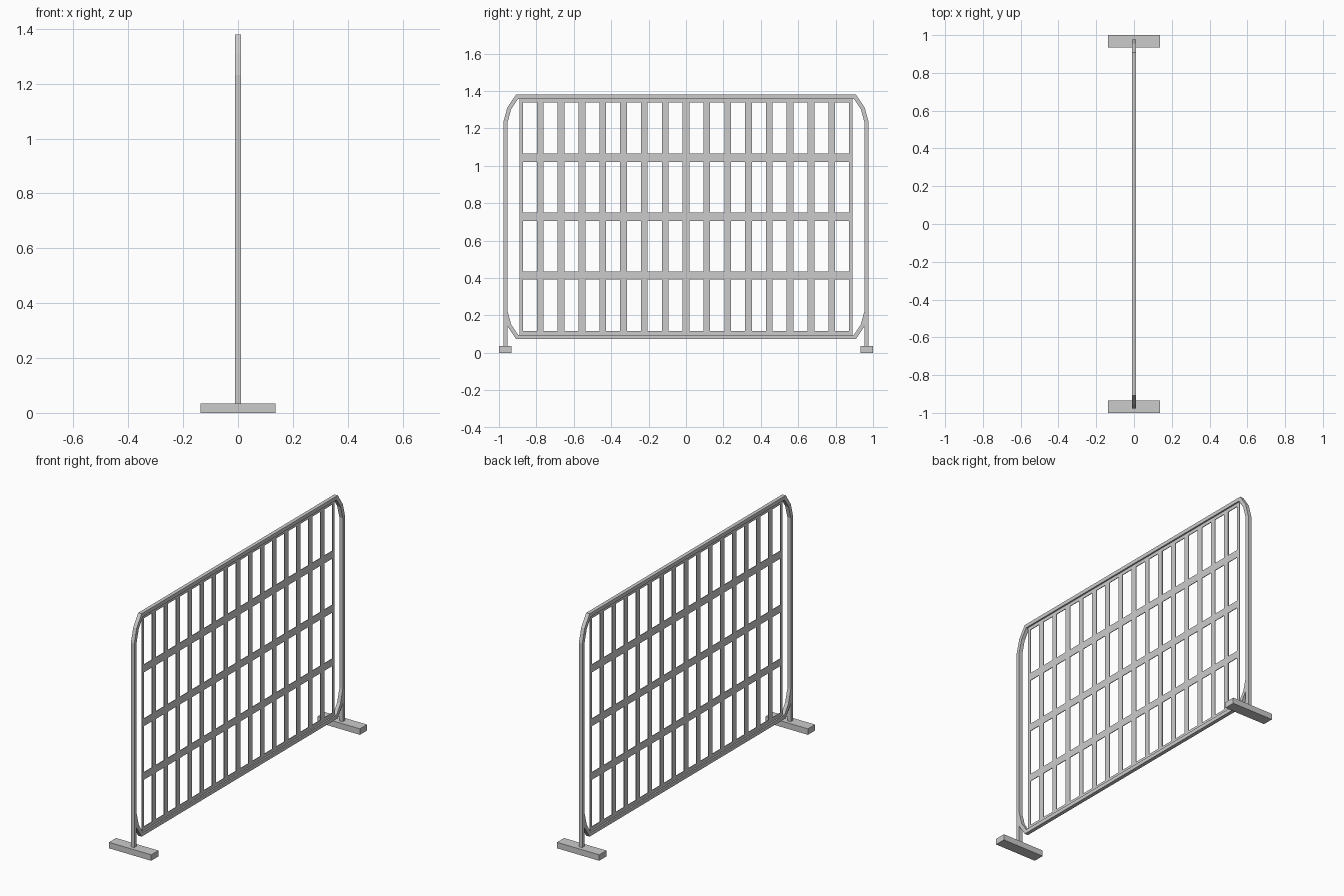
import bpy, bmesh
from mathutils import Vector

if "Cube" in bpy.data.objects:
    bpy.data.objects.remove(bpy.data.objects["Cube"])

R = 0.011  # half width of the square tube


def finish(name, bm):
    bmesh.ops.recalc_face_normals(bm, faces=bm.faces)
    me = bpy.data.meshes.new(name)
    bm.to_mesh(me)
    bm.free()
    ob = bpy.data.objects.new(name, me)
    bpy.context.collection.objects.link(ob)
    return ob


def box(name, centre, size):
    bm = bmesh.new()
    bmesh.ops.create_cube(bm, size=1)
    bmesh.ops.scale(bm, vec=size, verts=bm.verts)
    bmesh.ops.translate(bm, vec=centre, verts=bm.verts)
    return finish(name, bm)


def tube_loop(name, path):
    """Closed square tube with mitred corners along a path in the YZ plane."""
    bm = bmesh.new()
    rings = []
    for i, p in enumerate(path):
        d1 = (p - path[i - 1]).normalized()
        d2 = (path[(i + 1) % len(path)] - p).normalized()
        n1, n2 = Vector((d1.y, -d1.x)), Vector((d2.y, -d2.x))
        m = (n1 + n2).normalized()
        m *= R / m.dot(n1)
        rings.append([bm.verts.new((x, p.x + s * m.x, p.y + s * m.y))
                      for x, s in ((-R, -1), (R, -1), (R, 1), (-R, 1))])
    for i, a in enumerate(rings):
        b = rings[(i + 1) % len(rings)]
        for k in range(4):
            j = (k + 1) % 4
            bm.faces.new((a[k], a[j], b[j], b[k]))
    return finish(name, bm)


# Outer frame with chamfered round corners
right = [(0.903, 0.084), (0.945, 0.147), (0.966, 0.225),
         (0.966, 1.23), (0.945, 1.307), (0.903, 1.369)]
path = [Vector(p) for p in right] + [Vector((-y, z)) for y, z in reversed(right)]
tube_loop("outer_frame", path)

# Flat slatted panel: a cell grid with the openings left out
pitch, half = 0.1113, 0.018
ys = [-8 * pitch]
for k in range(-7, 8):
    ys += [k * pitch - half, k * pitch + half]
ys.insert(1, -8 * pitch + half)
ys += [8 * pitch - half, 8 * pitch]
zs = [0.086, 0.116, 0.391, 0.434, 0.705, 0.749, 1.021, 1.066, 1.338, 1.366]
bm = bmesh.new()
grid = [[bm.verts.new((0, y, z)) for z in zs] for y in ys]
for i in range(len(ys) - 1):
    for j in range(len(zs) - 1):
        if i % 2 and j % 2:
            continue
        bm.faces.new((grid[i][j], grid[i + 1][j], grid[i + 1][j + 1], grid[i][j + 1]))
panel = finish("slatted_panel", bm)
mod = panel.modifiers.new("thickness", 'SOLIDIFY')
mod.thickness = 0.004
mod.offset = 0

# Legs and feet on both ends
for side, s in (("left", -1), ("right", 1)):
    box(side + "_leg", (0, s * 0.966, 0.13), (2 * R, 2 * R, 0.2))
    box(side + "_foot", (0, s * 0.967, 0.0175), (0.274, 0.066, 0.035))
